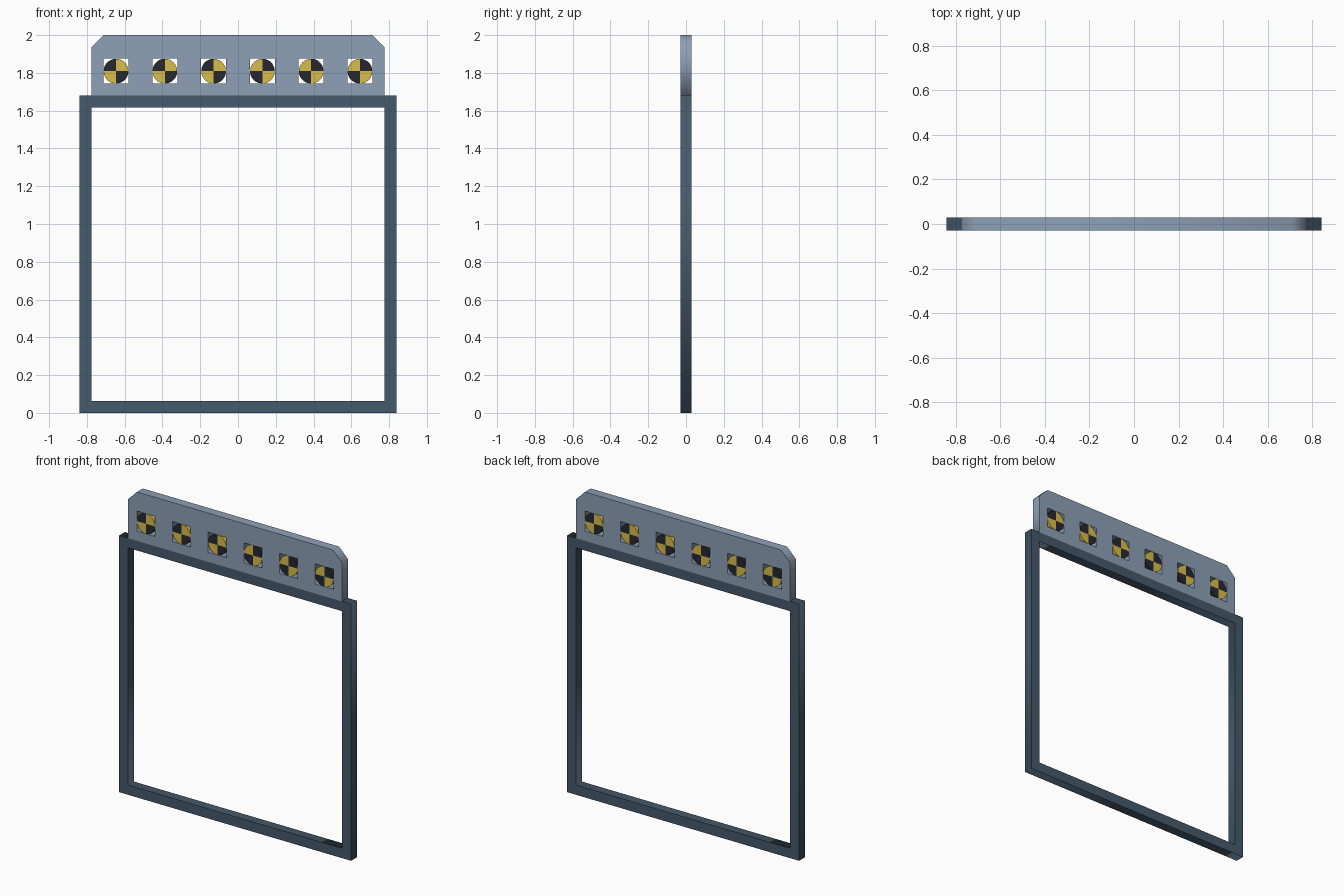
import bpy
from math import pi, cos, sin, radians

if "Cube" in bpy.data.objects:
    bpy.data.objects.remove(bpy.data.objects["Cube"])

HALF_DEPTH = 0.03


def material(name, rgb):
    m = bpy.data.materials.new(name)
    m.diffuse_color = (*rgb, 1)
    m.use_nodes = True
    m.node_tree.nodes["Principled BSDF"].inputs["Base Color"].default_value = m.diffuse_color
    return m


FRAME = material("dark_slate", (0.06, 0.10, 0.145))
PANEL = material("blue_grey", (0.27, 0.35, 0.47))
YELLOW = material("yellow", (0.70, 0.51, 0.07))
BLACK = material("black", (0.02, 0.022, 0.03))


def plate(name, loops, mat):
    """Filled upright plate from closed x-z outlines; inner loops become holes."""
    cu = bpy.data.curves.new(name, 'CURVE')
    cu.dimensions = '2D'
    cu.fill_mode = 'BOTH'
    cu.extrude = HALF_DEPTH
    for pts in loops:
        sp = cu.splines.new('POLY')
        sp.points.add(len(pts) - 1)
        for p, (x, z) in zip(sp.points, pts):
            p.co = (x, z, 0, 1)
        sp.use_cyclic_u = True
    cu.materials.append(mat)
    ob = bpy.data.objects.new(name, cu)
    ob.rotation_euler = (radians(90), 0, 0)
    bpy.context.collection.objects.link(ob)
    bpy.ops.object.select_all(action='DESELECT')
    ob.select_set(True)
    bpy.context.view_layer.objects.active = ob
    bpy.ops.object.convert(target='MESH')
    return bpy.context.object


def rect(x0, x1, z0, z1):
    return [(x0, z0), (x1, z0), (x1, z1), (x0, z1)]


# Square frame
plate("frame", [rect(-0.84, 0.84, 0, 1.68), rect(-0.775, 0.775, 0.064, 1.617)], FRAME)

# Header panel with clipped corners and six square windows
W, C, H, ZC = 0.775, 0.064, 0.066, 1.809
centres = [(i - 2.5) * 2 * W / 6 for i in range(6)]
outline = [(-W, 1.68), (W, 1.68), (W, 2 - C), (W - C, 2), (C - W, 2), (-W, 2 - C)]
windows = [rect(x - H, x + H, ZC - H, ZC + H) for x in centres]
plate("header_panel", [outline] + windows, PANEL)

# Quartered discs in the windows, mirrored about the centre
R, N = 0.0655, 10
for i, x in enumerate(centres):
    for q in range(4):
        arc = [(x + R * cos((q + k / N) * pi / 2), ZC + R * sin((q + k / N) * pi / 2))
               for k in range(N + 1)]
        yellow = (q % 2 == 0) == (x < 0)
        ob = plate(f"disc_{i + 1}_quarter_{q + 1}", [[(x, ZC)] + arc],
                   YELLOW if yellow else BLACK)
        bpy.ops.object.shade_smooth_by_angle(angle=radians(30))
